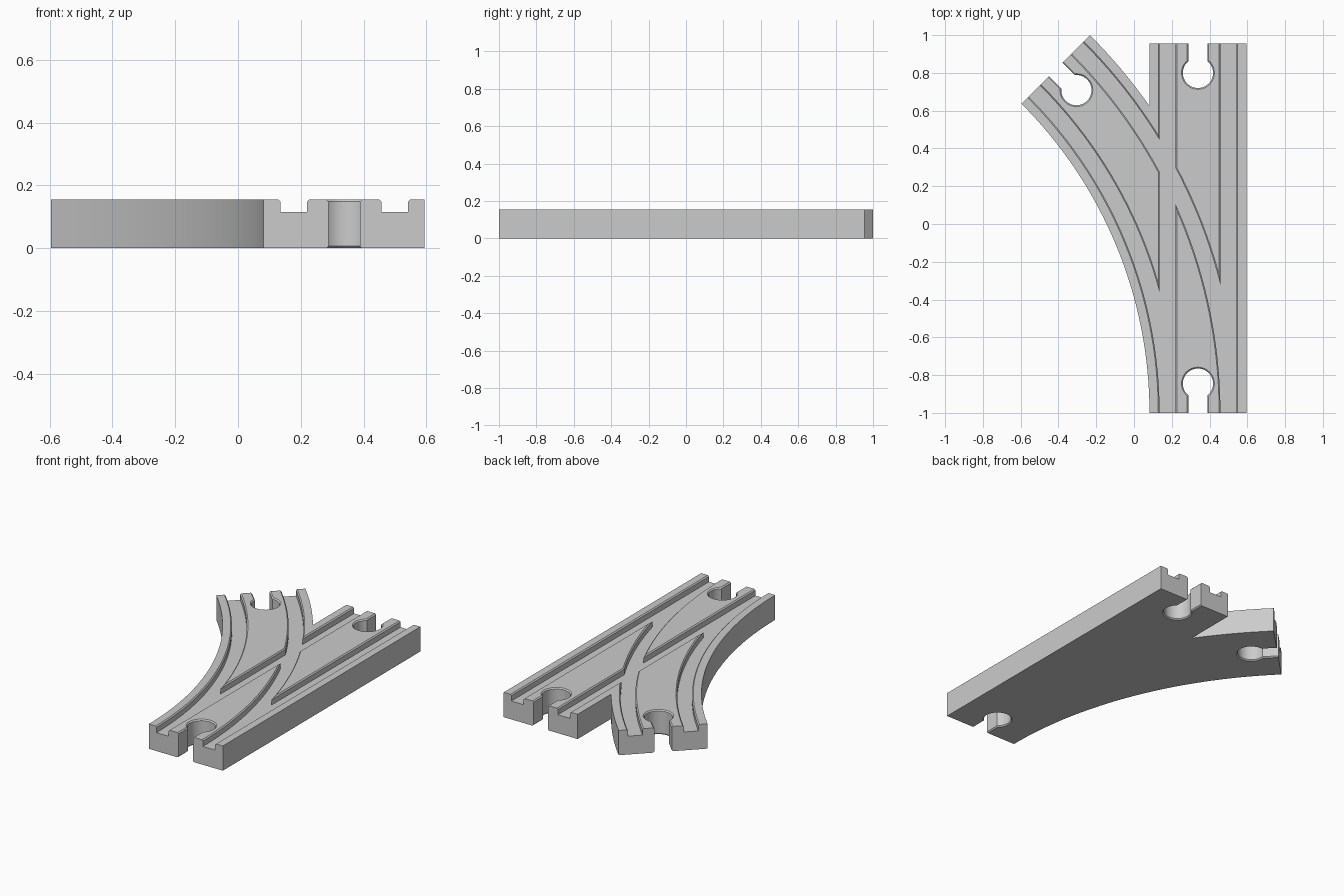
import bpy, bmesh
from math import sin, cos, pi, asin, radians
from mathutils import Vector, Matrix

cube = bpy.data.objects.get("Cube")
if cube:
    bpy.data.objects.remove(cube, do_unlink=True)

# Main dimensions
HEIGHT, WIDTH = 0.155, 0.513
FRONT, BACK = -1.0, 0.955
RIGHT = 0.595
LEFT = RIGHT - WIDTH
MID = (LEFT + RIGHT) / 2
R_OUT = 2.828                      # outer radius of the branch
R_IN = R_OUT - WIDTH
R_MID = (R_OUT + R_IN) / 2
CX = RIGHT - R_OUT                 # branch turns about (CX, FRONT)
SWEEP = radians(45)
CHAMFER = 0.007
GAUGE = 0.161                      # groove distance from the centre line
STEPS = 32

grey = bpy.data.materials.new("plain grey")
grey.use_nodes = True
GREY = (0.6, 0.6, 0.6, 1)
grey.diffuse_color = GREY
grey.node_tree.nodes["Principled BSDF"].inputs["Base Color"].default_value = GREY


def arc(radius, start, end, steps=STEPS):
    """Points on a branch arc."""
    angles = [start + (end - start) * i / steps for i in range(steps + 1)]
    return [Vector((CX + radius * cos(a), FRONT + radius * sin(a))) for a in angles]


def loft(name, rings, closed=True):
    """Join equal rings of points into a capped solid."""
    bm = bmesh.new()
    rows = [[bm.verts.new(p) for p in ring] for ring in rings]
    n = len(rows[0])
    for a, b in zip(rows, rows[1:]):
        for i in range(n):
            j = (i + 1) % n
            bm.faces.new((a[i], a[j], b[j], b[i]))
    bm.faces.new(rows[0][::-1])
    bm.faces.new(rows[-1])
    bmesh.ops.recalc_face_normals(bm, faces=bm.faces)
    mesh = bpy.data.meshes.new(name)
    bm.to_mesh(mesh)
    bm.free()
    mesh.materials.append(grey)
    obj = bpy.data.objects.new(name, mesh)
    bpy.context.collection.objects.link(obj)
    return obj


def groove(name, path, normals):
    """Wheel groove with chamfered lips, swept along a path."""
    half, floor, over = 0.042, 0.115, 0.02
    lip = HEIGHT - CHAMFER
    profile = [(-half, floor), (half, floor), (half, lip),
               (half + over, lip + over), (-half - over, lip + over), (-half, lip)]
    return loft(name, [[(p.x + n.x * s, p.y + n.y * s, z) for s, z in profile]
                       for p, n in zip(path, normals)])


def socket(name, matrix):
    """Keyhole cutter: round hole and neck opening towards local +y."""
    depth, over = 0.155, 0.02
    rings = []
    for z, grow in ((CHAMFER - over, over), (CHAMFER, 0),
                    (HEIGHT - CHAMFER, 0), (HEIGHT - CHAMFER + over, over)):
        r, neck = 0.080 + grow, 0.050 + grow
        gap = asin(neck / r)
        a0, a1 = pi / 2 + gap, pi * 5 / 2 - gap
        ring = [(r * cos(a0 + (a1 - a0) * i / STEPS),
                 r * sin(a0 + (a1 - a0) * i / STEPS) - depth) for i in range(STEPS + 1)]
        ring += [(neck, 0.1), (-neck, 0.1)]
        rings.append([matrix @ Vector((x, y, z)) for x, y in ring])
    return loft(name, rings)


# Track body: straight piece and branch in one outline
join = Vector((R_IN, 0)).x / R_OUT
join_angle = pi / 2 - asin(join)
outline = [Vector((LEFT, FRONT)), Vector((RIGHT, FRONT)),
           Vector((RIGHT, BACK)), Vector((LEFT, BACK))]
outline += arc(R_OUT, join_angle, SWEEP)
outline += arc(R_IN, SWEEP, 0)[:-1]
track = loft("track_body", [[(p.x, p.y, z) for p in outline] for z in (0, HEIGHT)])

# Wheel grooves along both routes
cutters = []
for side, label in ((-1, "left"), (1, "right")):
    x = MID + side * GAUGE
    cutters.append(groove("straight_groove_" + label,
                          [Vector((x, FRONT - 0.1)), Vector((x, BACK + 0.1))],
                          [Vector((1, 0))] * 2))
    radius = R_MID + side * GAUGE
    path = arc(radius, 0, SWEEP)
    normals = [(p - Vector((CX, FRONT))).normalized() for p in path]
    tail = Vector((-sin(SWEEP), cos(SWEEP))) * 0.1
    path = [path[0] - Vector((0, 0.1))] + path + [path[-1] + tail]
    normals = [normals[0]] + normals + [normals[-1]]
    cutters.append(groove("branch_groove_" + label, path, normals))

# Connector sockets at the three ends
branch_end = Vector((CX + R_MID * cos(SWEEP), FRONT + R_MID * sin(SWEEP), 0))
for label, place, turn in (("front", Vector((MID, FRONT, 0)), pi),
                           ("back", Vector((MID, BACK, 0)), 0),
                           ("branch", branch_end, SWEEP)):
    cutters.append(socket("socket_" + label,
                          Matrix.Translation(place) @ Matrix.Rotation(turn, 4, "Z")))

# Cut everything, then tidy up
bpy.ops.object.select_all(action="DESELECT")
track.select_set(True)
bpy.context.view_layer.objects.active = track
for cutter in cutters:
    cutter.hide_render = True
    mod = track.modifiers.new(cutter.name, "BOOLEAN")
    mod.operation = "DIFFERENCE"
    mod.solver = "EXACT"
    mod.object = cutter
    bpy.ops.object.modifier_apply(modifier=mod.name)
    bpy.data.objects.remove(cutter, do_unlink=True)
bpy.ops.object.shade_smooth_by_angle(angle=radians(25))
